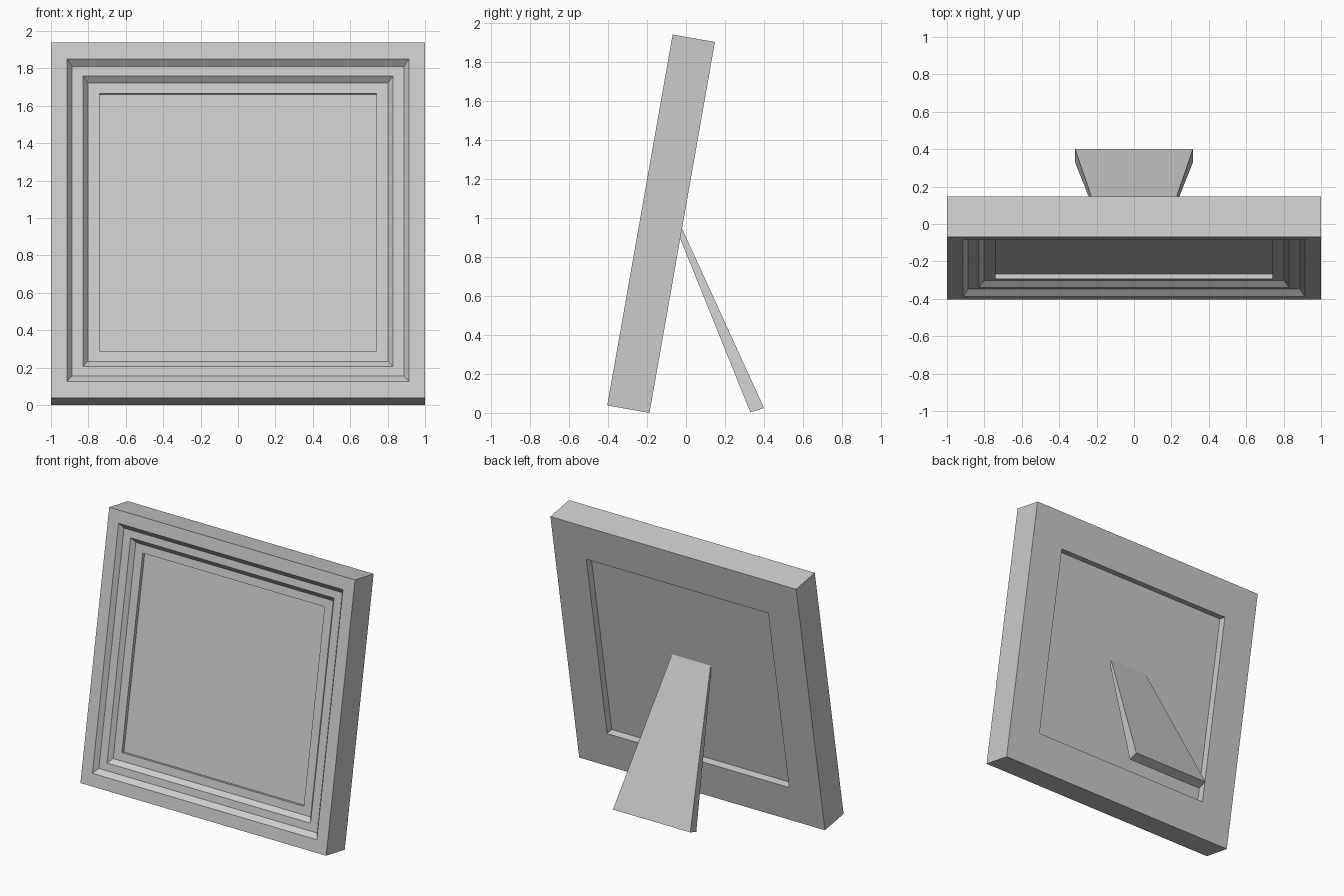
import bpy, bmesh
from math import sin, cos, radians

if "Cube" in bpy.data.objects:
    bpy.data.objects.remove(bpy.data.objects["Cube"])

TILT = radians(10)
HEIGHT, DEPTH = 1.93, 0.22
S, C = sin(TILT), cos(TILT)


def place(x, v, p):
    """Point on the leaning frame: v = distance up the frame, p = depth behind its front."""
    back = DEPTH - p
    return (x, -0.187 + v * S - back * C, v * C + back * S)


def finish(name, bm):
    bmesh.ops.recalc_face_normals(bm, faces=bm.faces)
    mesh = bpy.data.meshes.new(name)
    bm.to_mesh(mesh)
    bm.free()
    obj = bpy.data.objects.new(name, mesh)
    bpy.context.collection.objects.link(obj)
    return obj


def loft(name, rings, closed):
    """Bridge four-point rings; join last to first, or cap both ends."""
    bm = bmesh.new()
    loops = [[bm.verts.new(co) for co in ring] for ring in rings]
    pairs = list(zip(loops, loops[1:]))
    if closed:
        pairs.append((loops[-1], loops[0]))
    else:
        bm.faces.new(loops[0])
        bm.faces.new(loops[-1])
    for a, b in pairs:
        for i in range(4):
            j = (i + 1) % 4
            bm.faces.new((a[i], a[j], b[j], b[i]))
    return finish(name, bm)


def frame_ring(mx, mv, p):
    """Rectangle inset by mx at the sides and mv at top and bottom, at depth p."""
    x, top = 1 - mx, HEIGHT - mv
    return [place(-x, mv, p), place(x, mv, p), place(x, top, p), place(-x, top, p)]


# Stepped moulding: side inset, top/bottom inset, depth
profile = [(0, 0, DEPTH), (0, 0, 0), (0.087, 0.09, 0), (0.112, 0.124, 0.034),
           (0.172, 0.177, 0.034), (0.197, 0.209, 0.065), (0.26, 0.267, 0.065),
           (0.26, 0.267, DEPTH)]
loft("frame", [frame_ring(*s) for s in profile], True)

# Picture panel, recessed from both front and back
loft("picture_panel", [frame_ring(0.26, 0.267, p) for p in (0.09, 0.165)], False)


# Tapered easel leg, running from the floor into the back of the panel
def leg_ring(half, inner, outer):
    return [(-half, *inner), (half, *inner), (half, *outer), (-half, *outer)]


loft("easel_leg", [leg_ring(0.315, (0.33, 0.003), (0.40, 0.025)),
                   leg_ring(0.155, (-0.075, 1.005), (-0.066, 1.045))], False)
